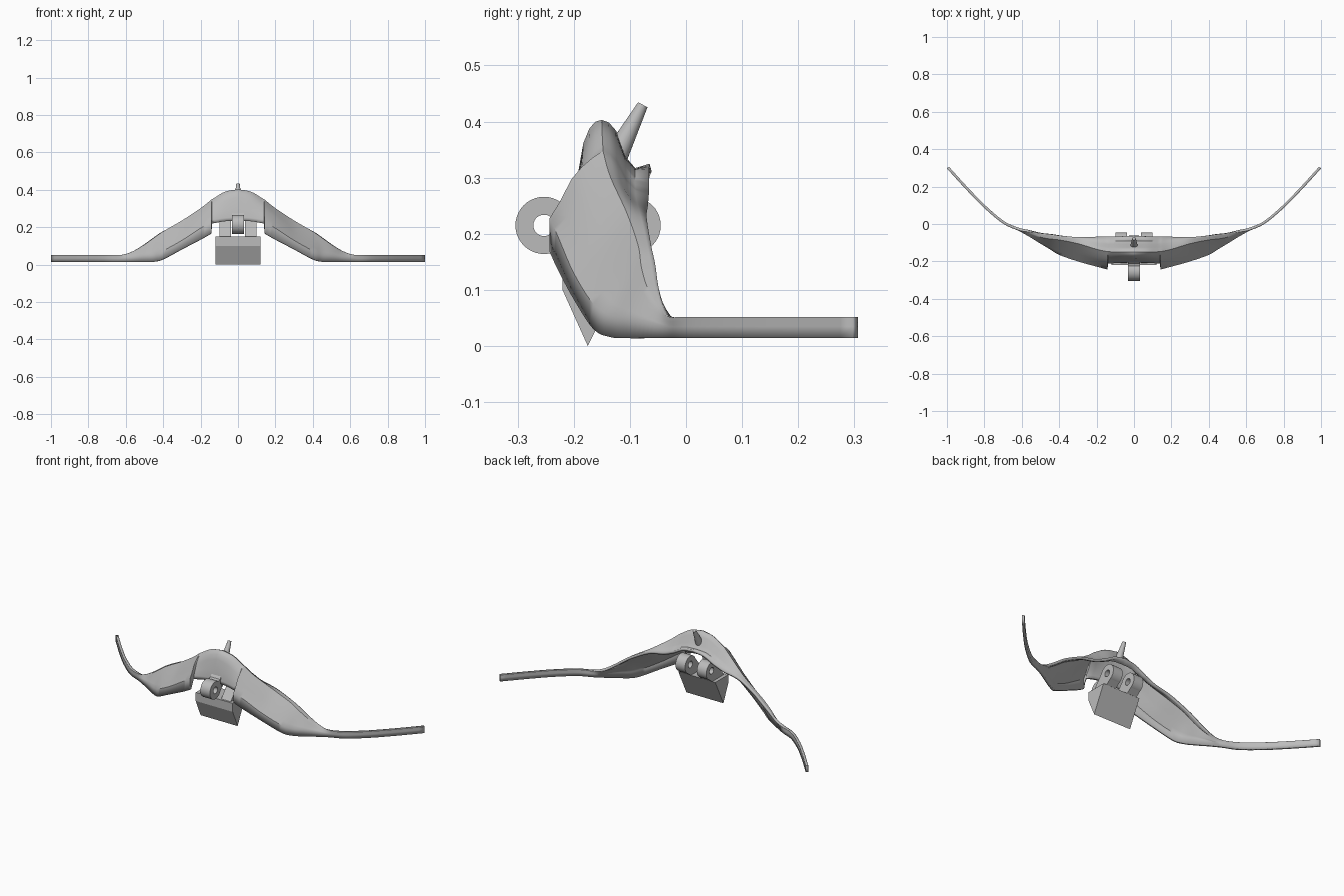
import bpy, bmesh, math
from mathutils import Vector

cube = bpy.data.objects.get("Cube")
if cube:
    bpy.data.objects.remove(cube, do_unlink=True)

grey = bpy.data.materials.new("plain grey")
grey.use_nodes = True
GREY = (0.5, 0.5, 0.5, 1)
grey.diffuse_color = GREY
grey.node_tree.nodes["Principled BSDF"].inputs["Base Color"].default_value = GREY


def finish(name, bm, smooth=True):
    bmesh.ops.recalc_face_normals(bm, faces=bm.faces)
    mesh = bpy.data.meshes.new(name)
    bm.to_mesh(mesh)
    bm.free()
    mesh.materials.append(grey)
    ob = bpy.data.objects.new(name, mesh)
    bpy.context.collection.objects.link(ob)
    if smooth:
        bpy.ops.object.select_all(action="DESELECT")
        ob.select_set(True)
        bpy.context.view_layer.objects.active = ob
        bpy.ops.object.shade_smooth_by_angle(angle=math.radians(35))
    return ob


def prism(name, profile, x0, x1):
    """Extrude a (y, z) outline along x."""
    bm = bmesh.new()
    face = bm.faces.new([bm.verts.new((x0, y, z)) for y, z in profile])
    new = bmesh.ops.extrude_face_region(bm, geom=[face])["geom"]
    moved = [v for v in new if isinstance(v, bmesh.types.BMVert)]
    bmesh.ops.translate(bm, verts=moved, vec=(x1 - x0, 0, 0))
    return finish(name, bm, False)


def ring(name, y, z, outer, inner, x0, x1, n=40):
    """Thick washer whose axis runs along x."""
    bm = bmesh.new()
    loops = []
    for r, x in ((outer, x0), (outer, x1), (inner, x1), (inner, x0)):
        loops.append([bm.verts.new((x, y + r * math.cos(math.tau * i / n),
                                    z + r * math.sin(math.tau * i / n))) for i in range(n)])
    for k in range(4):
        a, b = loops[k], loops[(k + 1) % 4]
        for i in range(n):
            j = (i + 1) % n
            bm.faces.new((a[i], a[j], b[j], b[i]))
    return finish(name, bm)


# Stations: x, front y, lip bottom z, lip top z, ridge y, ridge z, back y, back z
CENTRE = [(0, -.205, .235, .255, -.15, .403, -.065, .325),
          (.07, -.207, .232, .250, -.15, .390, -.066, .312),
          (.138, -.212, .220, .240, -.148, .350, -.066, .275)]
WING = [(.142, -.243, .168, .228, -.148, .348, -.066, .274),
        (.2, -.228, .135, .195, -.135, .302, -.068, .250),
        (.3, -.200, .083, .130, -.105, .236, -.070, .228),
        (.4, -.165, .030, .075, -.085, .178, -.062, .179),
        (.45, -.135, .016, .056, -.080, .143, -.055, .146),
        (.5, -.105, .014, .052, -.070, .107, -.050, .110),
        (.56, -.068, .014, .044, -.050, .066, -.042, .073),
        (.62, -.035, .014, .035, -.034, .047, -.033, .053),
        (.7, .002, .014, .035, .002, .047, .002, .052),
        (.8, .085, .014, .035, .085, .047, .085, .052),
        (.9, .187, .014, .035, .187, .047, .187, .052),
        (1, .297, .014, .035, .297, .047, .297, .052)]


def spline(rows, steps=5):
    """Catmull-Rom through the stations."""
    rows = [Vector(r) for r in rows]
    out = []
    for i in range(len(rows) - 1):
        a, b = rows[i], rows[i + 1]
        ma = (b - rows[i - 1]) / 2 if i else b - a
        mb = (rows[i + 2] - a) / 2 if i + 2 < len(rows) else b - a
        for s in range(steps):
            t = s / steps
            out.append(a + ma * t + (3 * (b - a) - 2 * ma - mb) * t * t
                       + (ma + mb - 2 * (b - a)) * t ** 3)
    return out + [rows[-1]]


def section(s):
    """Points across the shell from the lip over the ridge to the back edge."""
    x, yf, zb, zc, yr, zr, yk, zk = s
    w = max(0, 1 - x / .3)
    pts = [(yf, zb), (yf, zc)]
    for fy, fz in ((.2, .3), (.4, .72), (.6, .9), (.8, .98), (1, 1)):
        m = fy + (fz - fy) * w
        pts.append((yf + (yr - yf) * fy, zc + (zr - zc) * m))
    for fy, fz in ((.15, .06), (.3, .25), (.5, .85), (.7, 1.1), (1, 1)):
        m = fy + (fz - fy) * w
        pts.append((yr + (yk - yr) * fy, zr + (zk - zr) * m))
    return pts


# Arched shell with swept side straps
half = spline(CENTRE) + spline(WING)
full = [(-s[0], section(s)) for s in reversed(half[1:])] + [(s[0], section(s)) for s in half]
bm = bmesh.new()
grid = [[bm.verts.new((x, y, z)) for y, z in pts] for x, pts in full]
for a, b in zip(grid, grid[1:]):
    for i in range(len(a) - 1):
        bm.faces.new((a[i], b[i], b[i + 1], a[i + 1]))
shell = finish("arched_shell", bm)
if shell.data.polygons[0].normal.y > 0:
    shell.data.flip_normals()
solid = shell.modifiers.new("thickness", "SOLIDIFY")
solid.thickness = .014
solid.offset = -1

# Front hinge ring with the arm that joins it to the shell
ring("front_hinge_ring", -.253, .215, .051, .019, -.031, .031)
prism("front_hinge_arm", [(-.232, .175), (-.2, .2), (-.175, .3), (-.2, .275),
                          (-.21, .262), (-.226, .257)], -.031, .031)

# Wedge pad with two rear knuckles
prism("wedge_pad", [(-.175, 0), (-.22, .1), (-.22, .15), (-.1, .15)], -.12, .12)
for side, x0, x1 in (("right", -.1, -.038), ("left", .038, .1)):
    ring(side + "_knuckle", -.095, .215, .05, .019, x0, x1)
    prism(side + "_knuckle_arm", [(-.21, .149), (-.1, .149), (-.062, .178), (-.115, .193),
                                  (-.115, .235), (-.14, .235)], x0, x1)

# Tapered peg leaning back from the ridge
base, tip = Vector((0, -.127, .335)), Vector((0, -.077, .43))
bm = bmesh.new()
bmesh.ops.create_cone(bm, cap_ends=True, segments=24, radius1=.022, radius2=.0095,
                      depth=(tip - base).length)
turn = (tip - base).to_track_quat("Z", "Y").to_matrix()
bmesh.ops.rotate(bm, verts=bm.verts, matrix=turn)
bmesh.ops.translate(bm, verts=bm.verts, vec=(base + tip) / 2)
finish("rear_peg", bm)
